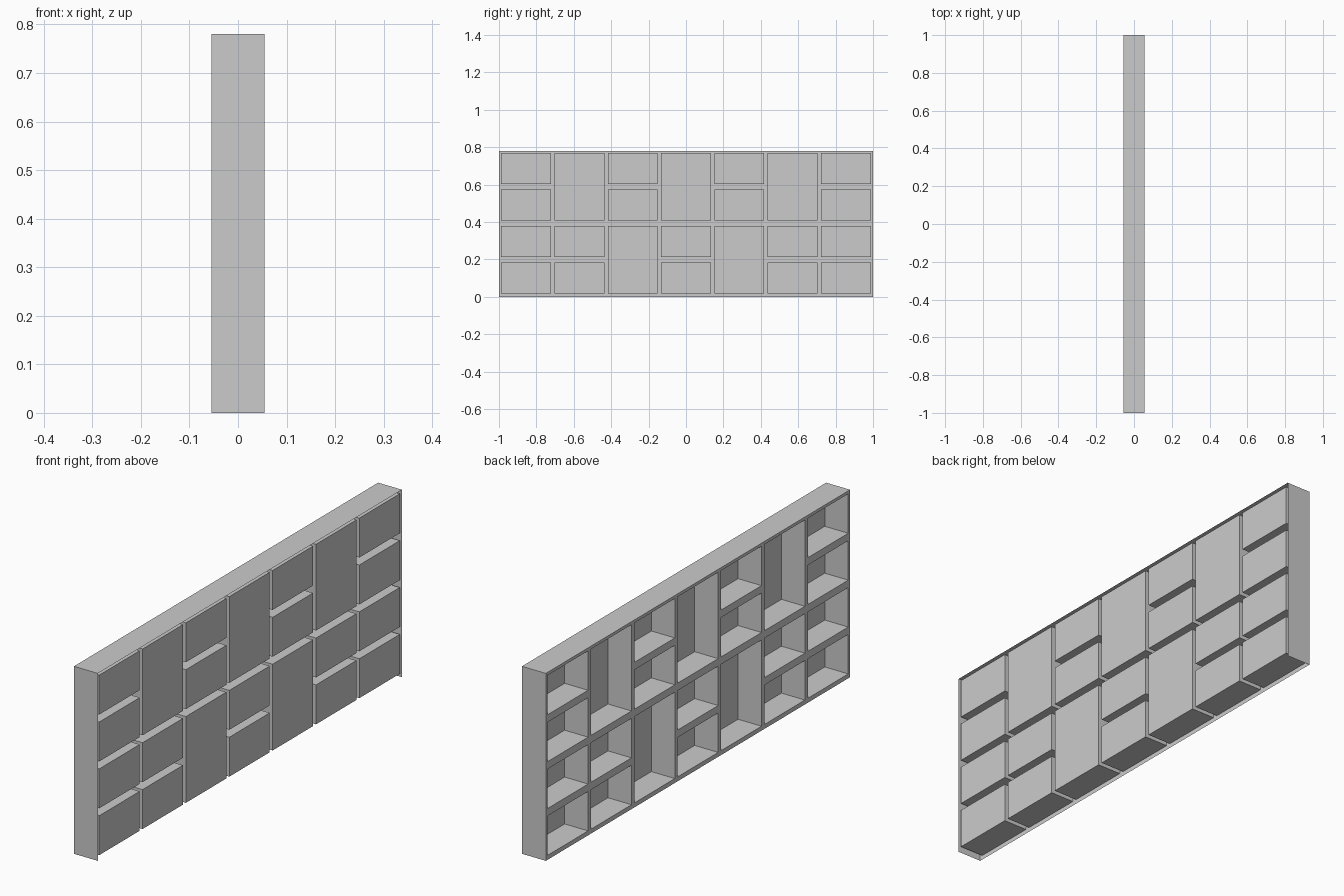
import bpy, bmesh

if "Cube" in bpy.data.objects:
    bpy.data.objects.remove(bpy.data.objects["Cube"])

FRONT, REAR, BACK = -0.055, 0.055, 0.053   # face plane, shell rim, compartment backs
HY, H = 1.0, 0.78
PITCH_Y, HALF_W = 0.285, 0.133
PITCH_Z, Z0, HALF_H = 0.195, 0.1005, 0.082


def row_span(first, last):
    return Z0 + first * PITCH_Z - HALF_H, Z0 + last * PITCH_Z + HALF_H


def add_quad(bm, pts):
    return bm.faces.new([bm.verts.new(p) for p in pts])


def finish(bm, name):
    bmesh.ops.remove_doubles(bm, verts=bm.verts, dist=1e-5)
    mesh = bpy.data.meshes.new(name)
    bm.to_mesh(mesh)
    bm.free()
    obj = bpy.data.objects.new(name, mesh)
    bpy.context.collection.objects.link(obj)
    return obj


# Compartment layout: some upper or lower pairs merge into one tall cell
cells = []
for col in range(7):
    yc = (col - 3) * PITCH_Y
    lower = [(0, 1)] if col in (2, 4) else [(0, 0), (1, 1)]
    upper = [(2, 3)] if col in (1, 3, 5) else [(2, 2), (3, 3)]
    for a, b in lower + upper:
        z0, z1 = row_span(a, b)
        cells.append((yc - HALF_W, yc + HALF_W, z0, z1))

# Sheet compartments, open at the face
for i, (y0, y1, z0, z1) in enumerate(cells):
    bm = bmesh.new()
    ring = [(y0, z0), (y1, z0), (y1, z1), (y0, z1)]
    add_quad(bm, [(BACK, y, z) for y, z in ring])
    for k in range(4):
        (ya, za), (yb, zb) = ring[k], ring[(k + 1) % 4]
        add_quad(bm, [(FRONT, ya, za), (FRONT, yb, zb), (BACK, yb, zb), (BACK, ya, za)])
    finish(bm, f"compartment_{i + 1}")

# Face frame: fill everything between the openings
ys = sorted({-HY, HY} | {c[0] for c in cells} | {c[1] for c in cells})
zs = sorted({0.0, H} | {v for r in range(4) for v in row_span(r, r)})
bm = bmesh.new()
for ya, yb in zip(ys, ys[1:]):
    for za, zb in zip(zs, zs[1:]):
        ym, zm = (ya + yb) / 2, (za + zb) / 2
        if not any(c[0] < ym < c[1] and c[2] < zm < c[3] for c in cells):
            add_quad(bm, [(FRONT, ya, za), (FRONT, ya, zb), (FRONT, yb, zb), (FRONT, yb, za)])
finish(bm, "face_frame")

# Outer shell: top and two ends, open below and behind
bm = bmesh.new()
add_quad(bm, [(FRONT, -HY, H), (REAR, -HY, H), (REAR, HY, H), (FRONT, HY, H)])
add_quad(bm, [(FRONT, -HY, 0), (REAR, -HY, 0), (REAR, -HY, H), (FRONT, -HY, H)])
add_quad(bm, [(REAR, HY, 0), (FRONT, HY, 0), (FRONT, HY, H), (REAR, HY, H)])
finish(bm, "outer_shell")
